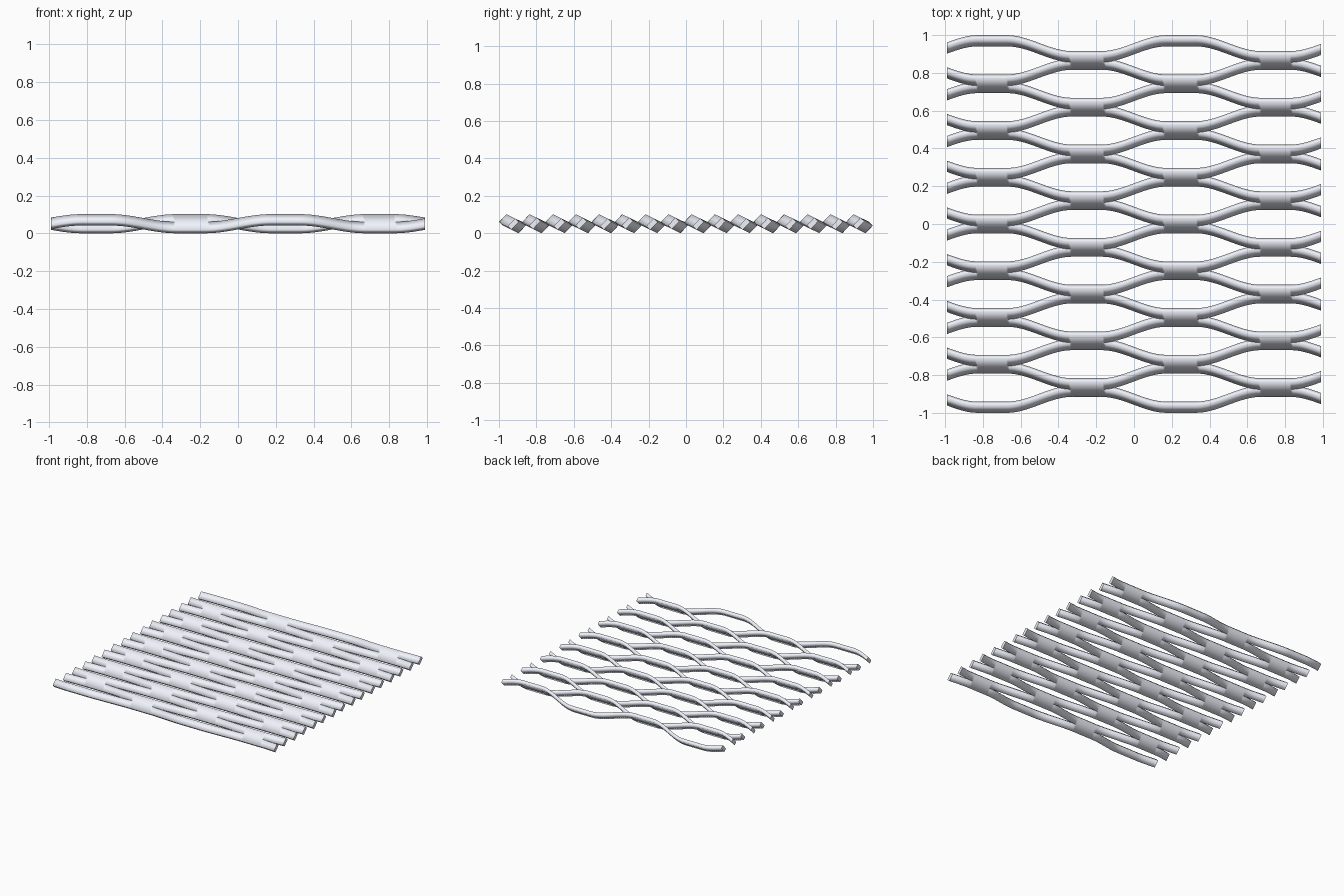
import bpy, bmesh
from mathutils import Vector

if "Cube" in bpy.data.objects:
    bpy.data.objects.remove(bpy.data.objects["Cube"])

COUNT, PITCH = 16, 0.1237  # strands and their spacing in y
AY, AZ = 0.042, 0.0205     # sideways and vertical wave of each strand
MID = 0.051                # mid height
HALF_X, STEPS = 0.99, 132
FLAT, RAMP = 0.08, 0.34    # flat half-length at a bond, then slope length

# Tilted strip section: wide side rises to the back, short side across it
wide = Vector((PITCH - 2 * AY, 2 * AZ))
thin = Vector((-wide.y, wide.x)).normalized() * 0.0275
section = [(wide * a + thin * b) / 2 for a, b in ((-1, -1), (1, -1), (1, 1), (-1, 1))]


def wave(x):
    """-1 at x = 0.25 and -0.75, +1 at x = -0.25 and 0.75, flat at both."""
    d = abs((x - 0.25 + 0.5) % 1.0 - 0.5)
    t = min(max((d - FLAT) / RAMP, 0.0), 1.0)
    return 2 * t * t * (3 - 2 * t) - 1


def add_strand(bm, index):
    yc = (index - (COUNT - 1) / 2) * PITCH
    sign = 1 if index % 2 == 0 else -1
    rings = []
    for i in range(STEPS + 1):
        x = -HALF_X + 2 * HALF_X * i / STEPS
        w = sign * wave(x)
        rings.append([bm.verts.new((x, yc + AY * w + p.x, MID - AZ * w + p.y)) for p in section])
    faces = []
    for a, b in zip(rings, rings[1:]):
        for k in range(4):
            j = (k + 1) % 4
            # Leave bonded sides open where the neighbour is welded on
            up = k == 1 and index < COUNT - 1
            down = k == 3 and index > 0
            w = sign * wave((a[0].co.x + b[0].co.x) / 2)
            if (up and w > 0.9999) or (down and w < -0.9999):
                continue
            f = bm.faces.new((a[k], a[j], b[j], b[k]))
            f.smooth = True
            faces.append(f)
    # Flat cut ends
    faces.append(bm.faces.new(rings[0]))
    faces.append(bm.faces.new(rings[-1][::-1]))
    bmesh.ops.recalc_face_normals(bm, faces=faces)


# Sixteen waving strands welded into one sheet
bm = bmesh.new()
for n in range(COUNT):
    add_strand(bm, n)
bmesh.ops.remove_doubles(bm, verts=bm.verts[:], dist=0.0002)
bmesh.ops.recalc_face_normals(bm, faces=bm.faces[:])

me = bpy.data.meshes.new("expanded_mesh_sheet")
bm.to_mesh(me)
bm.free()
sheet = bpy.data.objects.new("expanded_mesh_sheet", me)
bpy.context.collection.objects.link(sheet)

# Pale steel
steel = bpy.data.materials.new("pale_steel")
steel.diffuse_color = (0.88, 0.90, 0.98, 1)
steel.use_nodes = True
steel.node_tree.nodes["Principled BSDF"].inputs["Base Color"].default_value = steel.diffuse_color
me.materials.append(steel)
